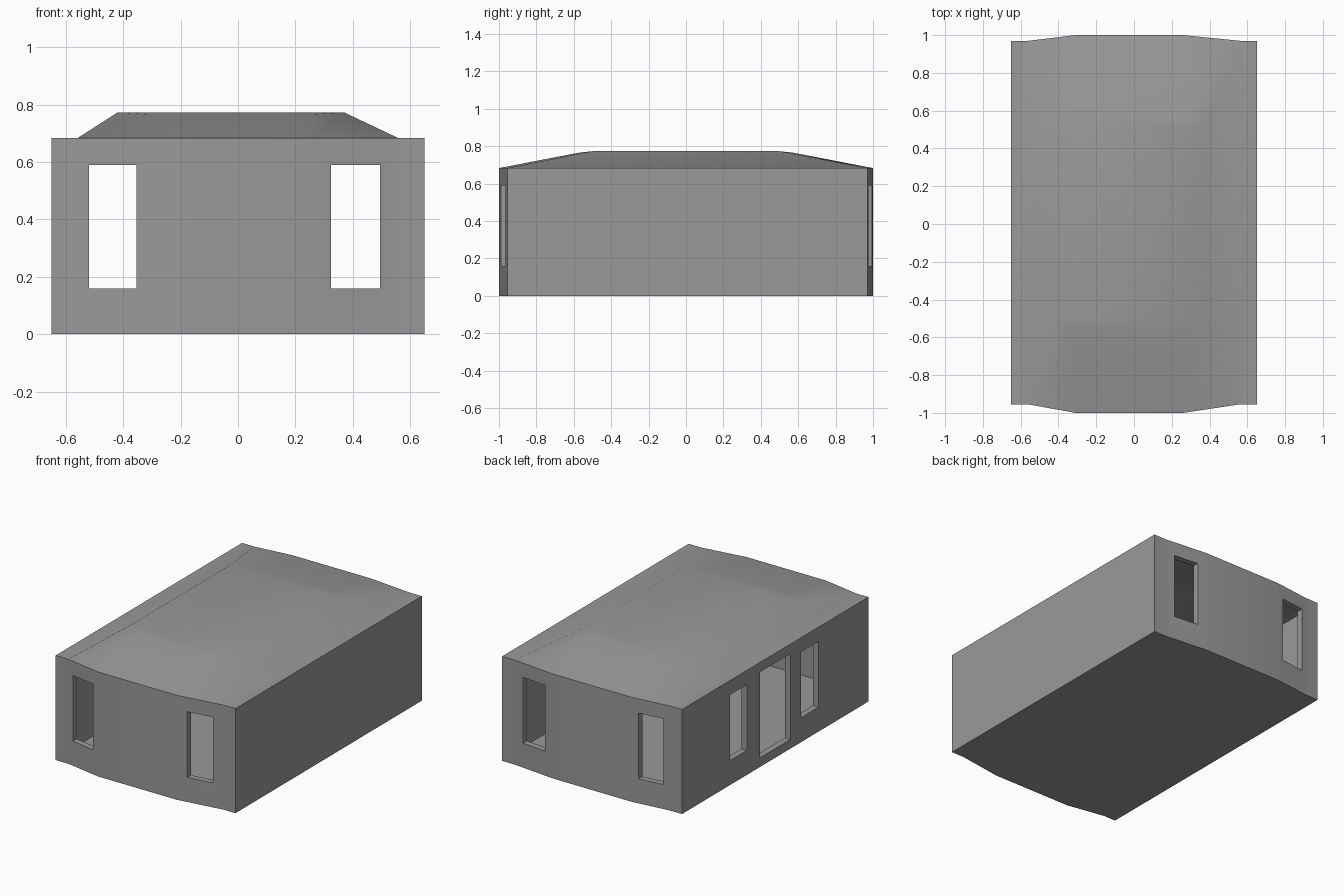
import bpy, bmesh, math

cube = bpy.data.objects.get("Cube")
if cube:
    bpy.data.objects.remove(cube, do_unlink=True)

# Single wall colour
grey = bpy.data.materials.new("plain grey")
grey.use_nodes = True
colour = (0.32, 0.32, 0.32, 1)
grey.diffuse_color = colour
grey.node_tree.nodes["Principled BSDF"].inputs["Base Color"].default_value = colour

# Plan of the house: bowed ends with short straight returns at the corners
FRONT = [(-0.65, -0.955), (-0.56, -0.955), (-0.31, -1), (0.26, -1), (0.56, -0.955), (0.65, -0.955)]
BACK = [(0.65, 0.97), (0.56, 0.97), (0.26, 1), (-0.31, 1), (-0.56, 0.97), (-0.65, 0.97)]
CROWN = [(-0.42, -0.5, 0.09), (-0.31, -0.57, 0.083), (0.26, -0.57, 0.083), (0.37, -0.5, 0.09)]
THICK = 0.04


def make_object(name, bm):
    bmesh.ops.recalc_face_normals(bm, faces=bm.faces)
    mesh = bpy.data.meshes.new(name)
    bm.to_mesh(mesh)
    bm.free()
    mesh.materials.append(grey)
    obj = bpy.data.objects.new(name, mesh)
    bpy.context.collection.objects.link(obj)
    return obj


def house_solid(name, inset, floor, eaves):
    """Closed solid: floor, bowed walls and a shallow domed top."""
    bm = bmesh.new()
    plan = []
    for x, y in FRONT + BACK:
        if abs(x) > 0.6:
            x -= math.copysign(inset, x)
        plan.append((x, y - math.copysign(inset, y)))
    low = [bm.verts.new((x, y, floor)) for x, y in plan]
    top = [bm.verts.new((x, y, eaves)) for x, y in plan]
    bm.faces.new(low)
    for i in range(len(plan)):
        j = (i + 1) % len(plan)
        bm.faces.new((low[i], low[j], top[j], top[i]))
    # Flat strips beside the dome
    bm.faces.new((top[0], top[1], top[10], top[11]))
    bm.faces.new((top[4], top[5], top[6], top[7]))
    # Dome slopes and flat crown
    rim = top[1:5] + top[7:11]
    ring = CROWN + [(x, -y, z) for x, y, z in reversed(CROWN)]
    crown = [bm.verts.new((x, y, eaves + z)) for x, y, z in ring]
    for i in range(8):
        j = (i + 1) % 8
        bm.faces.new((rim[i], rim[j], crown[j], crown[i]))
    bm.faces.new(crown[0:1] + crown[3:5] + crown[7:8])
    bm.faces.new(crown[0:4])
    bm.faces.new(crown[4:8])
    return make_object(name, bm)


def box_cutter(name, xs, ys, zs):
    bm = bmesh.new()
    bmesh.ops.create_cube(bm, size=1)
    for v in bm.verts:
        v.co = [pair[c > 0] for pair, c in zip((xs, ys, zs), v.co)]
    return make_object(name, bm)


house = house_solid("house_shell", 0, 0, 0.683)
cutters = [house_solid("room_cutter", THICK, THICK, 0.683 - THICK)]

# Tall windows running through both ends
WINDOW_Z = (0.16, 0.59)
for label, xs in (("right", (-0.52, -0.353)), ("left", (0.325, 0.495))):
    cutters.append(box_cutter(label + "_end_window_cutter", xs, (-1.2, 1.2), WINDOW_Z))

# Doorway flanked by two windows in the right-hand wall
for label, ys, zs in (("back_window", (0.30, 0.475), WINDOW_Z),
                      ("doorway", (-0.15, 0.165), (0.06, 0.62)),
                      ("front_window", (-0.44, -0.26), WINDOW_Z)):
    cutters.append(box_cutter(label + "_cutter", (-0.8, -0.5), ys, zs))

# Hollow the house and cut the openings
bpy.context.view_layer.objects.active = house
for cutter in cutters:
    mod = house.modifiers.new(cutter.name, "BOOLEAN")
    mod.operation = "DIFFERENCE"
    mod.solver = "EXACT"
    mod.object = cutter
    bpy.ops.object.modifier_apply(modifier=mod.name)
for cutter in cutters:
    bpy.data.objects.remove(cutter, do_unlink=True)

bpy.ops.object.select_all(action="DESELECT")
house.select_set(True)
bpy.ops.object.shade_smooth_by_angle(angle=math.radians(40))
